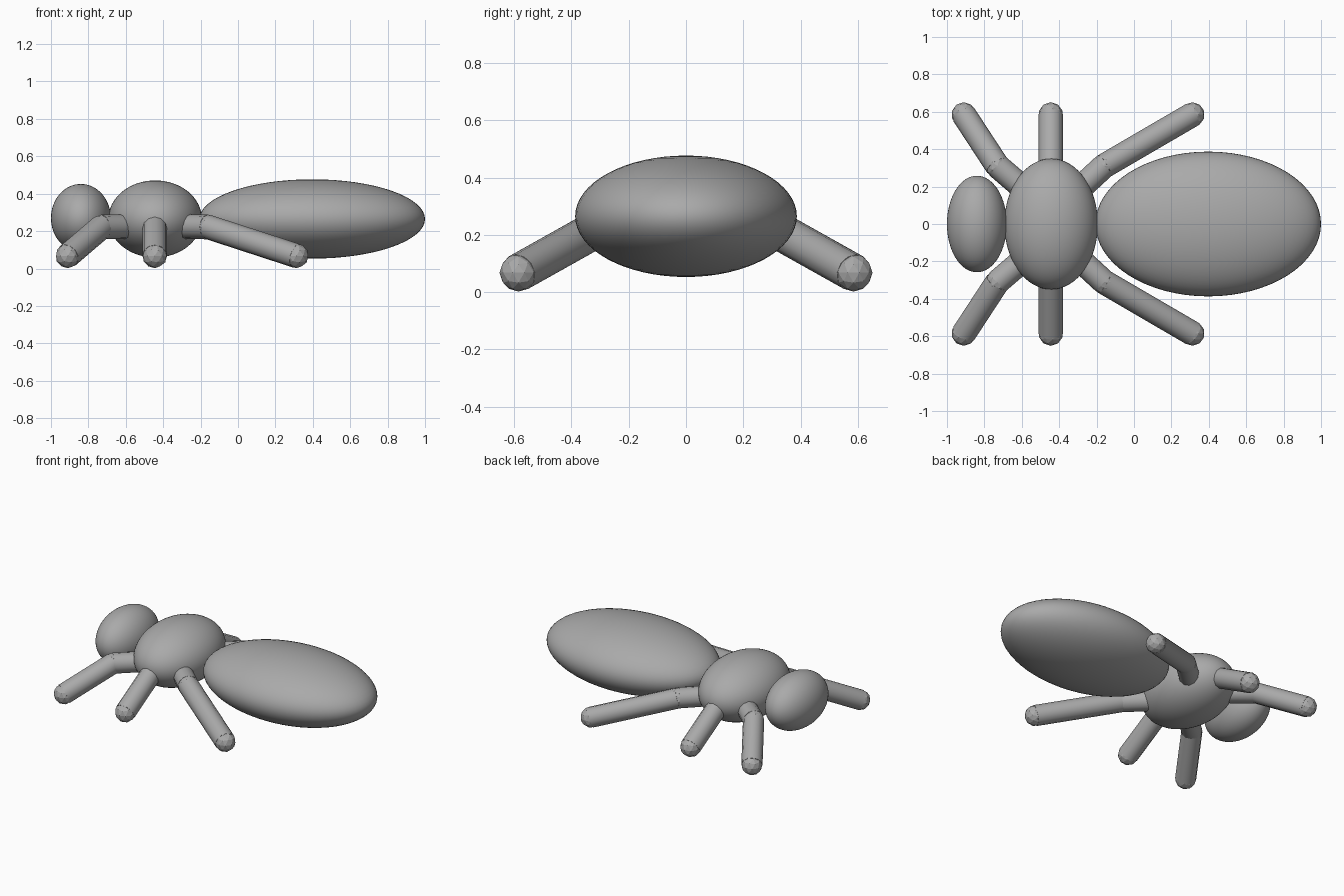
import bpy
from mathutils import Vector

if "Cube" in bpy.data.objects:
    bpy.data.objects.remove(bpy.data.objects["Cube"], do_unlink=True)

grey = bpy.data.materials.new("grey")
grey.use_nodes = True
grey.diffuse_color = (0.4, 0.4, 0.4, 1)
grey.node_tree.nodes["Principled BSDF"].inputs["Base Color"].default_value = (0.4, 0.4, 0.4, 1)

LEG_RADIUS = 0.066


def finish(name, angle):
    obj = bpy.context.object
    obj.name = name
    obj.data.materials.append(grey)
    bpy.ops.object.transform_apply(location=False, rotation=True, scale=True)
    bpy.ops.object.shade_smooth_by_angle(angle=angle)
    return obj


def body_part(name, centre, radii):
    bpy.ops.mesh.primitive_uv_sphere_add(segments=64, ring_count=32, location=centre)
    bpy.context.object.scale = radii
    finish(name, 3.1)


def ball(name, centre):
    bpy.ops.mesh.primitive_ico_sphere_add(subdivisions=2, radius=LEG_RADIUS, location=centre)
    finish(name, 0.2)


def tube(name, start, end):
    start, end = Vector(start), Vector(end)
    axis = end - start
    bpy.ops.mesh.primitive_cylinder_add(vertices=12, radius=LEG_RADIUS, depth=axis.length,
                                        location=(start + end) / 2)
    bpy.context.object.rotation_euler = axis.to_track_quat('Z', 'Y').to_euler()
    finish(name, 0.6)


# Body
body_part("head", (-0.84, 0, 0.27), (0.16, 0.258, 0.182))
body_part("thorax", (-0.443, 0, 0.265), (0.25, 0.35, 0.206))
body_part("abdomen", (0.397, 0, 0.265), (0.603, 0.387, 0.212))

# Legs: hip, knee and foot along x for each pair
legs = {
    "front": (-0.59, -0.73, -0.91),
    "middle": (-0.445, -0.445, -0.445),
    "rear": (-0.29, -0.16, 0.312),
}
for side, s in (("left", 1), ("right", -1)):
    for pair, (hip_x, knee_x, foot_x) in legs.items():
        hip = (hip_x, s * 0.19, 0.225)
        knee = (knee_x, s * 0.31, 0.222)
        foot = (foot_x, s * 0.585, 0.068)
        label = pair + "_" + side
        tube(label + "_upper_leg", hip, knee)
        ball(label + "_knee", knee)
        tube(label + "_lower_leg", knee, foot)
        ball(label + "_foot", foot)
